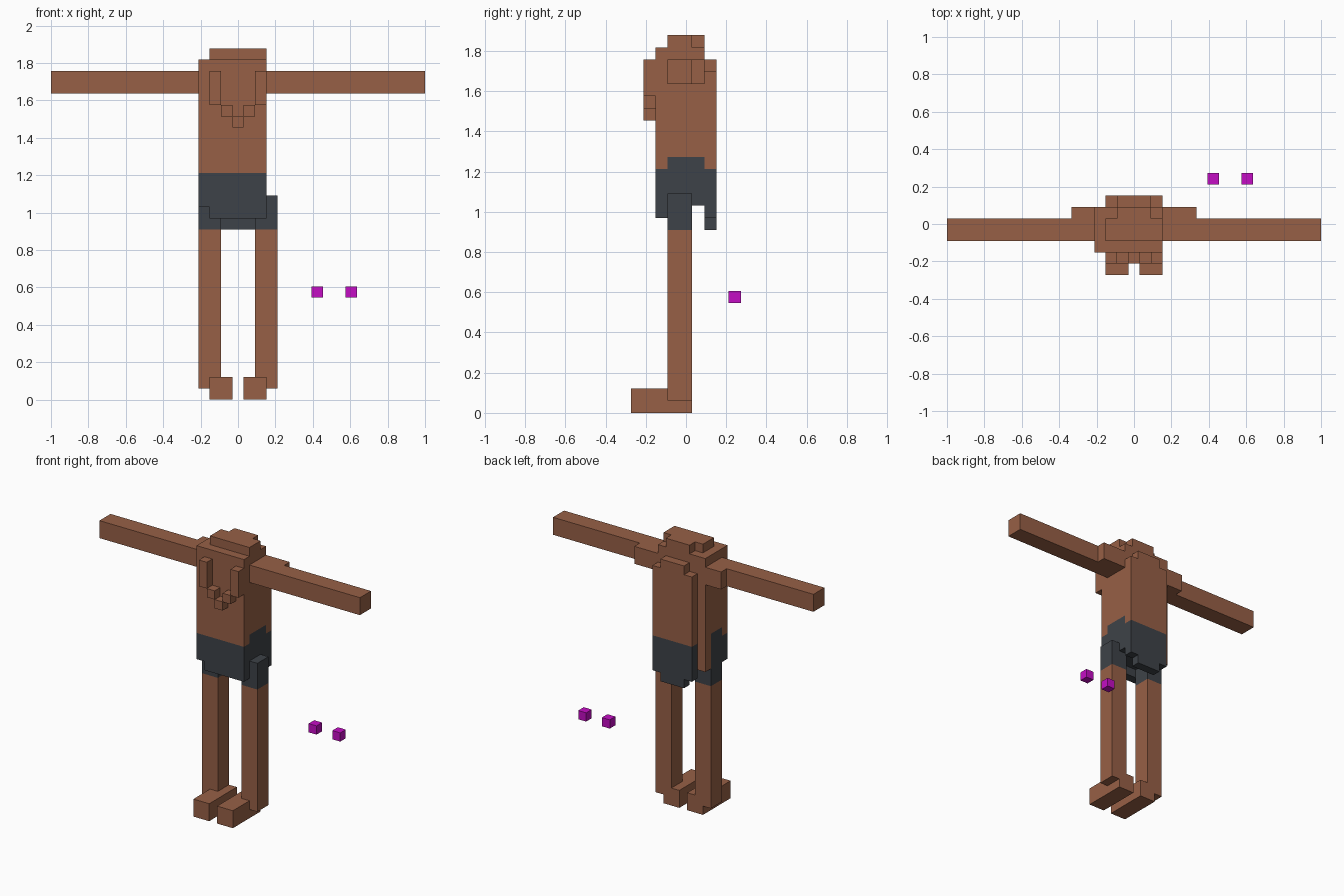
import bpy
import bmesh
from mathutils import Matrix, Vector

default = bpy.data.objects.get("Cube")
if default:
    bpy.data.objects.remove(default, do_unlink=True)

UNIT = 2 / 33  # edge length of one block cell


def make_material(name, colour):
    mat = bpy.data.materials.new(name)
    mat.use_nodes = True
    mat.diffuse_color = (*colour, 1)
    mat.node_tree.nodes["Principled BSDF"].inputs["Base Color"].default_value = (*colour, 1)
    return mat


skin = make_material("brown skin", (0.31, 0.117, 0.061))
cloth = make_material("dark grey cloth", (0.048, 0.055, 0.065))
magenta = make_material("magenta", (0.55, 0.004, 0.55))


def cells(value):
    """Inclusive cell range; a single number means one cell."""
    return value if isinstance(value, tuple) else (value, value)


def add_block(bm, x, y, z):
    spans = [cells(v) for v in (x, y, z)]
    centre = Vector([(a + b) / 2 for a, b in spans])
    centre.z += 0.5
    size = Vector([b - a + 1 for a, b in spans])
    matrix = Matrix.Translation(centre * UNIT) @ Matrix.Diagonal((*(size * UNIT), 1))
    bmesh.ops.create_cube(bm, size=1, matrix=matrix)


def make_part(name, mat, *blocks):
    bm = bmesh.new()
    for block in blocks:
        add_block(bm, *block)
    mesh = bpy.data.meshes.new(name)
    bm.to_mesh(mesh)
    bm.free()
    mesh.materials.append(mat)
    obj = bpy.data.objects.new(name, mesh)
    bpy.context.collection.objects.link(obj)
    return obj


def mirrored(block):
    (a, b), y, z = cells(block[0]), block[1], block[2]
    return (-b, -a), y, z


def make_pair(name, mat, *blocks):
    make_part("left_" + name, mat, *blocks)
    make_part("right_" + name, mat, *[mirrored(b) for b in blocks])


# Limbs
WIDTH, DEPTH = (2, 3), (-1, 0)
make_pair("foot", skin, ((1, 2), (-4, 0), (0, 1)))
make_pair("leg", skin, (WIDTH, DEPTH, (1, 14)))
make_pair("shorts_cuff", cloth, (WIDTH, DEPTH, (15, 17)))
make_pair("arm", skin, ((3, 16), DEPTH, (27, 28)))
make_pair("shoulder", skin, ((3, 5), 1, (27, 28)))

# Body
BODY, MIDDLE = (-2, 2), (-1, 1)
make_part("torso", skin,
          (BODY, (-2, 1), (21, 29)),
          (BODY, -2, 20),
          (BODY, 2, (20, 27)),
          (MIDDLE, 2, 28))
make_part("right_flank", skin,
          (-3, (-2, 1), (21, 29)),
          (-3, -2, 20),
          (-3, 1, (17, 20)))
make_part("crown", skin, (BODY, DEPTH, 30), (MIDDLE, 1, 30))

# Shorts with a raised waistband at the sides
make_part("shorts", cloth,
          (BODY, MIDDLE, (17, 20)),
          (BODY, -2, (16, 19)),
          (BODY, 2, (16, 19)),
          (MIDDLE, 2, 15))
make_part("shorts_right_side", cloth,
          (-3, DEPTH, (17, 20)),
          (-3, -2, (17, 19)))

# V-shaped strand on the chest
make_pair("chest_strand", skin, (2, -3, (26, 28)), (1, -3, 25))
make_part("chest_strand_tip", skin, (0, -3, 24))

# Loose cubes behind
for label, x in (("inner", 7), ("outer", 10)):
    make_part(label + "_loose_cube", magenta, (x, 4, 9))
